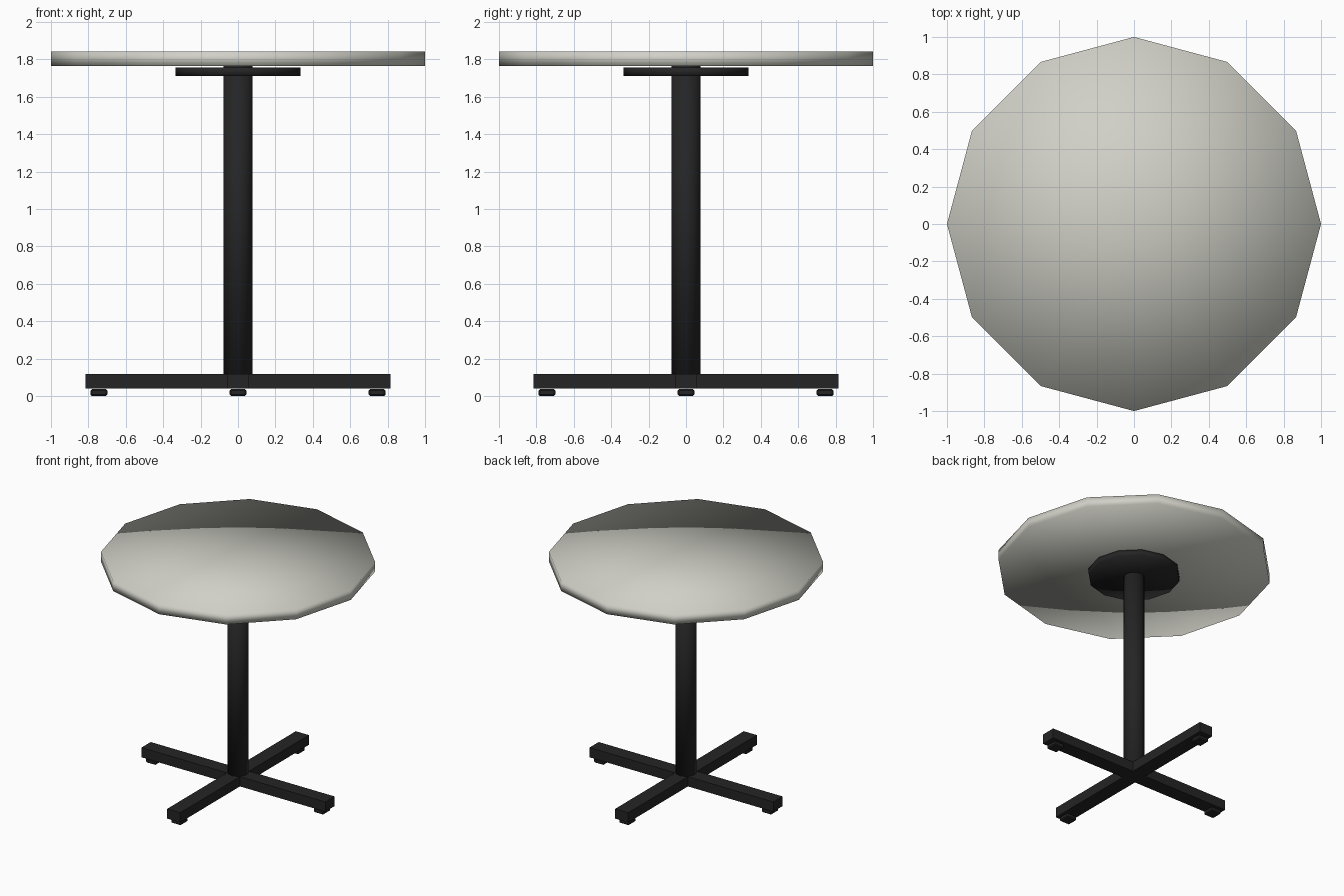
import bpy, bmesh, math
from mathutils import Matrix

if "Cube" in bpy.data.objects:
    bpy.data.objects.remove(bpy.data.objects["Cube"])


def material(name, rgb):
    m = bpy.data.materials.new(name)
    m.diffuse_color = (*rgb, 1.0)
    m.use_nodes = True
    m.node_tree.nodes["Principled BSDF"].inputs["Base Color"].default_value = m.diffuse_color
    return m


STONE = material("warm light grey", (0.63, 0.63, 0.57))
BLACK = material("matt black", (0.018, 0.018, 0.018))


def finish(name, bm, mat, smooth):
    mesh = bpy.data.meshes.new(name)
    bmesh.ops.recalc_face_normals(bm, faces=bm.faces)
    for f in bm.faces:
        f.smooth = smooth
    bm.to_mesh(mesh)
    bm.free()
    mesh.materials.append(mat)
    ob = bpy.data.objects.new(name, mesh)
    bpy.context.collection.objects.link(ob)
    return ob


def disc(name, r, z0, z1, mat):
    # twelve-sided cylinder with a corner on each axis
    bm = bmesh.new()
    bmesh.ops.create_cone(bm, cap_ends=True, cap_tris=True, segments=12,
                          radius1=r, radius2=r, depth=z1 - z0,
                          matrix=Matrix.Translation((0, 0, (z0 + z1) / 2)))
    return finish(name, bm, mat, True)


def box(name, size, centre, mat, bevel=0.0):
    bm = bmesh.new()
    bmesh.ops.create_cube(bm, size=1, matrix=Matrix.Translation(centre) @ Matrix.Diagonal((*size, 1)))
    if bevel:
        bmesh.ops.bevel(bm, geom=bm.edges[:], offset=bevel, segments=1, affect='EDGES')
    return finish(name, bm, mat, False)


# Top, mounting plate and column
disc("table_top", 1.0, 1.765, 1.842, STONE)
disc("mounting_plate", 0.334, 1.711, 1.757, BLACK)
disc("column", 0.078, 0.06, 1.765, BLACK)

# Crossed base bars
box("base_bar_x", (1.63, 0.116, 0.078), (0, 0, 0.079), BLACK)
box("base_bar_y", (0.116, 1.63, 0.078), (0, 0, 0.079), BLACK)

# Glides under the bar ends
for i in range(4):
    a = i * math.pi / 2
    box(f"foot_{i + 1}", (0.09, 0.09, 0.036),
        (0.744 * math.cos(a), 0.744 * math.sin(a), 0.018), BLACK, 0.008)
